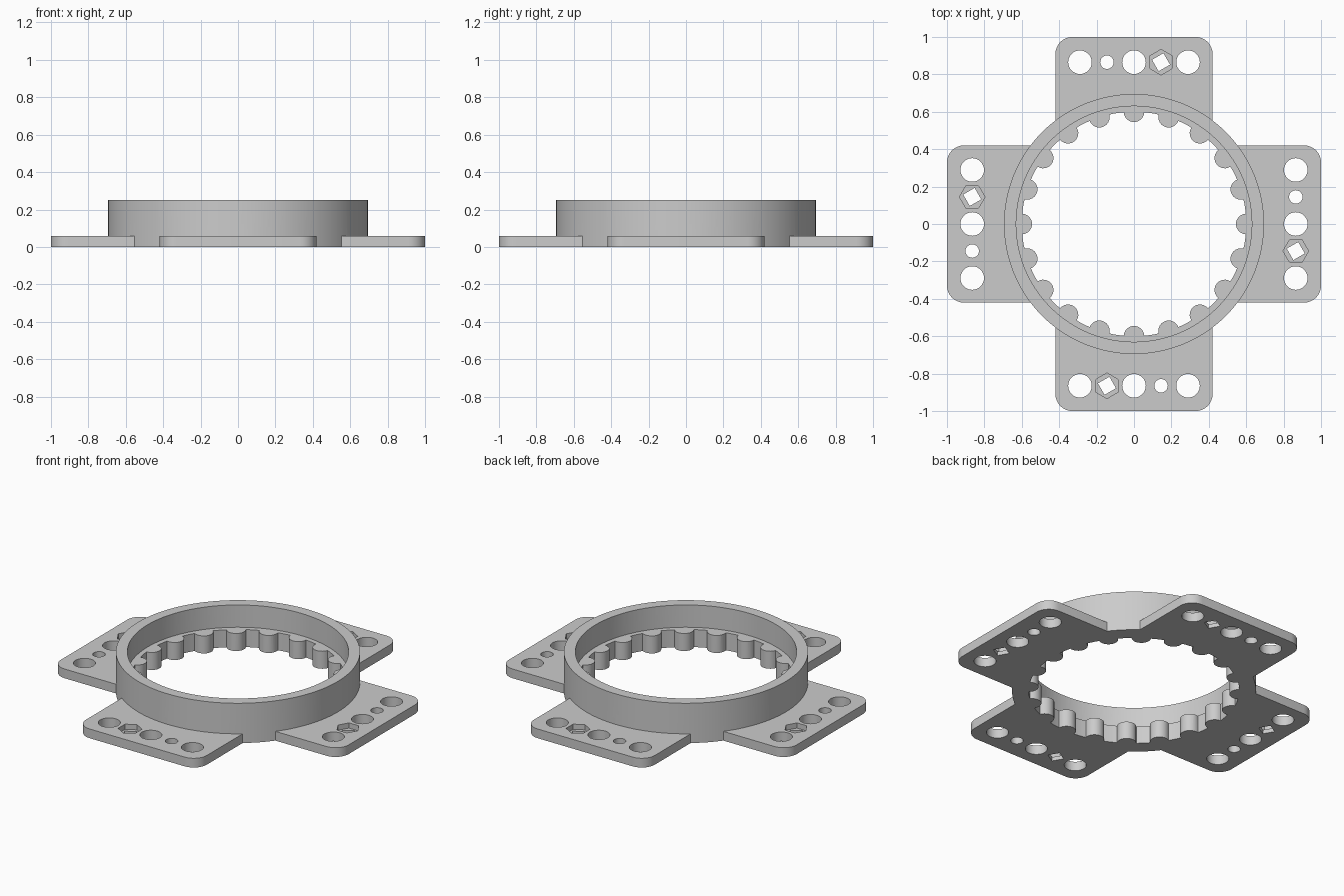
import bpy, bmesh, math
from math import cos, sin, pi, radians

if "Cube" in bpy.data.objects:
    bpy.data.objects.remove(bpy.data.objects["Cube"], do_unlink=True)

# Key sizes
RING_R, WALL_R, BORE_R = 0.695, 0.63, 0.60
RING_H, LEDGE_H, PLATE_H = 0.25, 0.11, 0.058
HALF_W, CORNER_R, HOLE_Y = 0.42, 0.09, 0.865
PITCH, TEETH, TOOTH_R = 0.1445, 20, 0.055

grey = bpy.data.materials.new("plain grey")
grey.use_nodes = True
grey.diffuse_color = (0.6, 0.6, 0.6, 1)
grey.node_tree.nodes["Principled BSDF"].inputs["Base Color"].default_value = grey.diffuse_color


def arc(cx, cy, r, start, end, steps):
    """Points along an arc, angles in degrees, both ends included."""
    return [(cx + r * cos(radians(start + (end - start) * i / steps)),
             cy + r * sin(radians(start + (end - start) * i / steps)))
            for i in range(steps + 1)]


def ngon(cx, cy, r, sides, turn=0):
    return arc(cx, cy, r, turn, turn + 360, sides)[:-1]


def prism(name, loops, z0, z1):
    """Solid from an outline followed by any hole outlines."""
    bm = bmesh.new()
    edges = []
    for loop in loops:
        vs = [bm.verts.new((x, y, z0)) for x, y in loop]
        edges += [bm.edges.new((v, vs[i - 1])) for i, v in enumerate(vs)]
    bmesh.ops.triangle_fill(bm, use_beauty=True, edges=edges)
    top = bmesh.ops.extrude_face_region(bm, geom=bm.faces[:], use_keep_orig=True)["geom"]
    bmesh.ops.translate(bm, vec=(0, 0, z1 - z0),
                        verts=[g for g in top if isinstance(g, bmesh.types.BMVert)])
    bmesh.ops.recalc_face_normals(bm, faces=bm.faces[:])
    mesh = bpy.data.meshes.new(name)
    bm.to_mesh(mesh)
    bm.free()
    mesh.materials.append(grey)
    ob = bpy.data.objects.new(name, mesh)
    bpy.context.collection.objects.link(ob)
    return ob


def combine(target, other, operation):
    """Apply a boolean and discard the second solid."""
    mod = target.modifiers.new("combine", "BOOLEAN")
    mod.operation, mod.solver, mod.object = operation, "EXACT", other
    bpy.ops.object.select_all(action="DESELECT")
    bpy.context.view_layer.objects.active = target
    target.select_set(True)
    bpy.ops.object.modifier_apply(modifier=mod.name)
    bpy.data.objects.remove(other, do_unlink=True)


# Ring with rounded teeth round the bore
bore = []
step = 360 / TEETH
for i in range(TEETH):
    a = i * step
    bore += arc(BORE_R * cos(radians(a)), BORE_R * sin(radians(a)), TOOTH_R,
                a + 267, a + 93, 12)
    bore += arc(0, 0, BORE_R, a + step * 0.4, a + step * 0.6, 2)
body = prism("toothed_ring_bracket", [ngon(0, 0, RING_R, 120), bore], 0, RING_H)

# Wider upper bore leaves a ledge above the teeth
combine(body, prism("upper_bore", [ngon(0, 0, WALL_R, 120)], LEDGE_H, RING_H + 0.1), "DIFFERENCE")

# Mounting plate: rounded outer corners, inner edge buried in the ring wall
half = math.degrees(math.acos(HALF_W / 0.66))
cx, cy = HALF_W - CORNER_R, 1 - CORNER_R
outline = (arc(cx, cy, CORNER_R, 0, 90, 8) + arc(-cx, cy, CORNER_R, 90, 180, 8)
           + arc(0, 0, 0.66, 180 - half, half, 24))
holes = [ngon(k * PITCH, HOLE_Y, 0.063, 32) for k in (-2, 0, 2)]
holes.append(ngon(-PITCH, HOLE_Y, 0.036, 24))
holes.append(ngon(PITCH, HOLE_Y, 0.05, 4, 75))
plate = prism("mounting_plate", [outline] + holes, 0, PLATE_H)

# Hexagonal nut pocket
combine(plate, prism("nut_pocket", [ngon(PITCH, HOLE_Y, 0.068, 6, 30)], 0.025, 0.1), "DIFFERENCE")

# Four plates joined onto the ring
for i in range(4):
    copy = plate.copy()
    bpy.context.collection.objects.link(copy)
    copy.rotation_euler.z = i * pi / 2
    bpy.context.view_layer.update()
    combine(body, copy, "UNION")
bpy.data.objects.remove(plate, do_unlink=True)

bpy.ops.object.select_all(action="DESELECT")
body.select_set(True)
bpy.context.view_layer.objects.active = body
bpy.ops.object.shade_smooth_by_angle(angle=radians(30))
